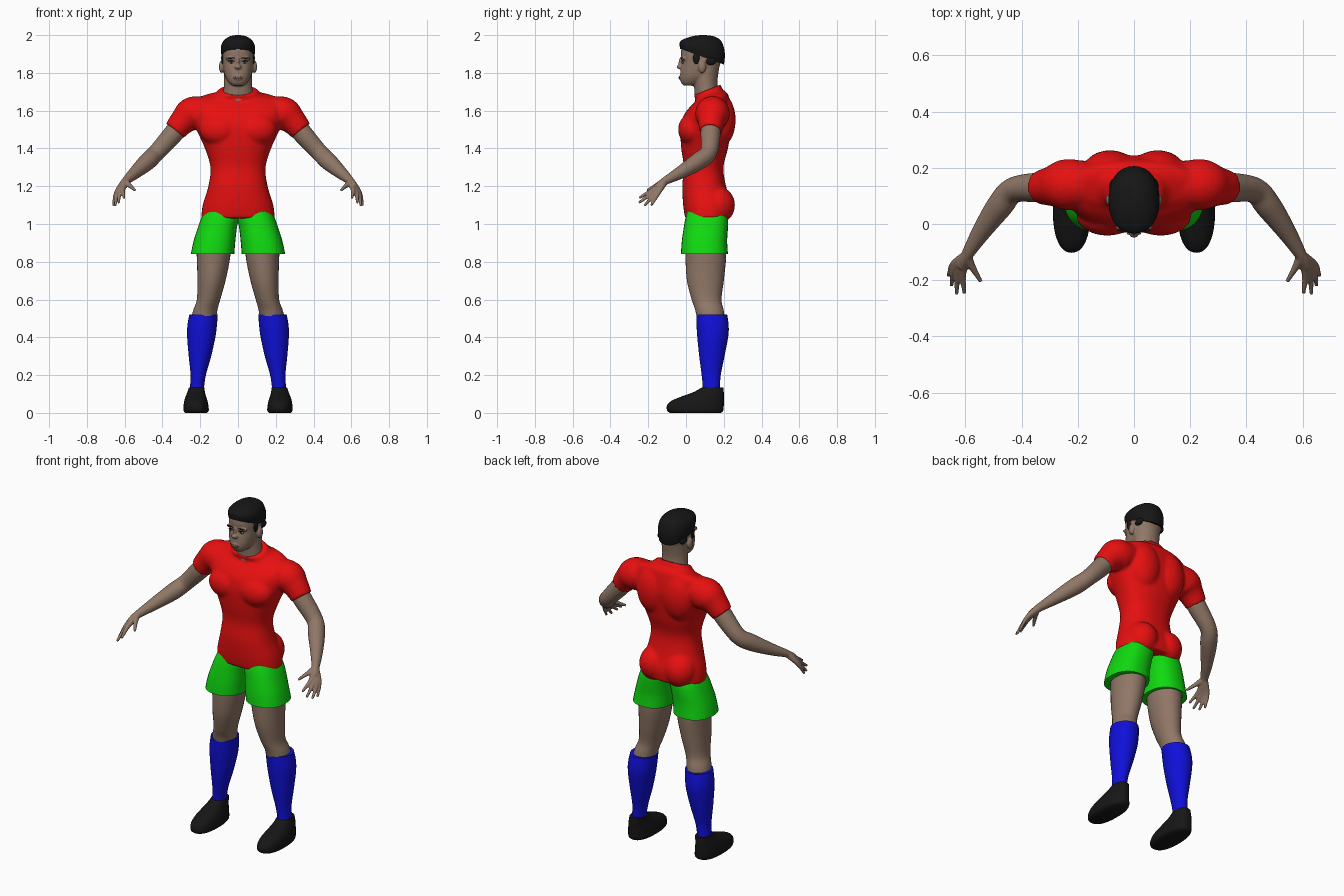
import bpy, bmesh, math
from mathutils import Vector, Matrix

if "Cube" in bpy.data.objects:
    bpy.data.objects.remove(bpy.data.objects["Cube"])

SIDES = (1, -1)


def material(name, r, g, b):
    m = bpy.data.materials.new(name)
    m.use_nodes = True
    m.diffuse_color = (r, g, b, 1)
    bsdf = next(n for n in m.node_tree.nodes if n.type == 'BSDF_PRINCIPLED')
    bsdf.inputs["Base Color"].default_value = (r, g, b, 1)
    bsdf.inputs["Roughness"].default_value = 0.8
    return m


SKIN = material("brown skin", 0.28, 0.185, 0.135)
LIP = material("dark lips", 0.17, 0.09, 0.07)
RED = material("red shirt", 0.8, 0.005, 0.005)
GREEN = material("green shorts", 0.005, 0.7, 0.005)
BLUE = material("blue socks", 0.005, 0.005, 0.7)
BLACK = material("black", 0.008, 0.008, 0.008)
WHITE = material("eye white", 0.5, 0.48, 0.45)


def spline(rows, steps=5):
    """Smooth interpolation through rows of numbers."""
    out = []
    for i in range(len(rows) - 1):
        a, b, c, d = (rows[min(max(i + k, 0), len(rows) - 1)] for k in (-1, 0, 1, 2))
        for s in range(steps):
            t = s / steps
            out.append([q + t / 2 * (r - p + t * (2 * p - 5 * q + 4 * r - w + t * (3 * q - 3 * r + w - p)))
                        for p, q, r, w in zip(a, b, c, d)])
    return out + [list(rows[-1])]


def skin_rings(bm, rings):
    """Bridge closed rings of points and cap both ends."""
    rings = [[bm.verts.new(p) for p in ring] for ring in rings]
    n = len(rings[0])
    for lo, hi in zip(rings, rings[1:]):
        for i in range(n):
            j = (i + 1) % n
            bm.faces.new((lo[i], lo[j], hi[j], hi[i]))
    bm.faces.new(rings[0][::-1])
    bm.faces.new(rings[-1])


def stack(bm, rows, side=1, power=2.0, n=32):
    """Loft of level rings: z, x min, x max, y min, y max, slope in y."""
    rings = []
    for z, x0, x1, y0, y1, slope in spline(rows):
        ring = []
        for k in range(n):
            a = 2 * math.pi * k / n
            c, s = (math.copysign(abs(f) ** (2 / power), f) for f in (math.cos(a), math.sin(a)))
            dy = (y1 - y0) / 2 * s
            ring.append((side * ((x0 + x1) / 2 + (x1 - x0) / 2 * c), (y0 + y1) / 2 + dy, z + slope * dy))
        rings.append(ring)
    skin_rings(bm, rings)


def centred(rows):
    return [(z, -w, w, y0, y1, slope) for z, w, y0, y1, slope in rows]


def level(rows):
    return [(*row, 0) for row in rows]


def tube(bm, rows, side=1, n=20):
    """Round limb along points: x, y, z, radius."""
    pts = spline(rows)
    rings = []
    for i, (x, y, z, r) in enumerate(pts):
        t = Vector(pts[min(i + 1, len(pts) - 1)][:3]) - Vector(pts[max(i - 1, 0)][:3])
        u = t.cross(Vector((0.3, 1, -0.6))).normalized()
        v = t.cross(u).normalized()
        ring = []
        for k in range(n):
            a = 2 * math.pi * k / n
            p = Vector((x, y, z)) + r * (math.cos(a) * u + math.sin(a) * v)
            ring.append((side * p.x, p.y, p.z))
        rings.append(ring)
    skin_rings(bm, rings)


def blob(bm, centre, radii, side=1):
    x, y, z = centre
    m = Matrix.Translation((side * x, y, z)) @ Matrix.Diagonal((*radii, 1))
    bmesh.ops.create_uvsphere(bm, u_segments=24, v_segments=14, radius=1, matrix=m)


def finish(name, bm, mat, voxel=0, smooth=4):
    """Make the object; a voxel size fuses overlapping shapes into one skin."""
    bmesh.ops.recalc_face_normals(bm, faces=bm.faces)
    me = bpy.data.meshes.new(name)
    bm.to_mesh(me)
    bm.free()
    me.materials.append(mat)
    me.shade_smooth()
    me.set_sharp_from_angle(angle=math.radians(50))
    ob = bpy.data.objects.new(name, me)
    bpy.context.collection.objects.link(ob)
    if voxel:
        fuse = ob.modifiers.new("fuse", 'REMESH')
        fuse.mode = 'VOXEL'
        fuse.voxel_size = voxel
        fuse.use_smooth_shade = True
        soft = ob.modifiers.new("soften", 'SMOOTH')
        soft.iterations = smooth
    return ob


# Shirt: trunk, sleeves and muscle volumes fused together
bm = bmesh.new()
stack(bm, centred([
    (1.03, .195, -.005, .235, 0), (1.1, .187, -.015, .24, 0), (1.2, .157, -.02, .212, 0),
    (1.3, .146, -.012, .198, 0), (1.4, .175, -.025, .222, 0), (1.5, .22, -.03, .238, 0),
    (1.57, .24, -.015, .245, 0), (1.63, .25, .02, .235, .1), (1.67, .2, .05, .22, .25),
    (1.685, .13, .05, .195, .35), (1.71, .1, .04, .185, .4)]), power=2.3, n=40)
for s in SIDES:
    tube(bm, [(.15, .14, 1.595, .08), (.24, .14, 1.582, .092), (.29, .135, 1.545, .073),
              (.335, .13, 1.493, .06)], s)
    blob(bm, (.095, .03, 1.5), (.11, .072, .085), s)
    blob(bm, (.085, .185, 1.55), (.1, .078, .14), s)
    blob(bm, (.085, .165, 1.1), (.09, .095, .1), s)
    blob(bm, (.085, .165, 1.075), (.085, .09, .044), s)
finish("shirt", bm, RED, .009, 5)

# Head, neck, nose and ears
bm = bmesh.new()
stack(bm, centred([
    (1.732, .03, -.012, .04, 0), (1.75, .05, -.026, .09, 0), (1.78, .068, -.031, .14, 0),
    (1.82, .078, -.028, .17, 0), (1.86, .083, -.022, .185, 0), (1.9, .084, -.027, .193, 0),
    (1.94, .08, -.02, .19, 0), (1.97, .055, .01, .16, 0), (1.985, .02, .06, .11, 0)]), power=2.3)
stack(bm, centred([(1.62, .09, .05, .18, 0), (1.7, .078, .045, .17, 0),
                   (1.76, .074, .04, .167, 0), (1.84, .076, .04, .178, 0)]))
blob(bm, (0, -.029, 1.832), (.019, .021, .013))
blob(bm, (0, -.022, 1.855), (.009, .018, .032))
blob(bm, (0, -.022, 1.775), (.028, .016, .017))
for s in SIDES:
    blob(bm, (.088, .085, 1.832), (.013, .021, .033), s)
    blob(bm, (.035, -.012, 1.874), (.032, .014, .01), s)
finish("head", bm, SKIN, .005, 3)

# Face details
bm = bmesh.new()
blob(bm, (0, -.034, 1.774), (.026, .006, .007))
finish("lips", bm, LIP)
for label, centre, radii, mat in (
        ("eye", (.035, -.0165, 1.856), (.015, .005, .006), WHITE),
        ("pupil", (.034, -.0195, 1.856), (.006, .004, .006), BLACK),
        ("upper_eyelid", (.035, -.0195, 1.862), (.017, .004, .003), BLACK),
        ("eyebrow", (.037, -.0215, 1.878), (.022, .006, .004), BLACK)):
    bm = bmesh.new()
    for s in SIDES:
        blob(bm, centre, radii, s)
    finish(label + "_pair", bm, mat)

# Hair cap with sideburns
bm = bmesh.new()
stack(bm, centred([
    (1.886, .086, -.031, .201, -.36), (1.92, .091, -.034, .206, -.25), (1.95, .087, -.03, .201, -.15),
    (1.975, .072, -.01, .185, -.05), (1.993, .045, .03, .15, 0), (2, .012, .075, .105, 0)]), power=2.2)
for s in SIDES:
    blob(bm, (.08, .055, 1.878), (.009, .018, .032), s)
    blob(bm, (.074, .13, 1.862), (.014, .03, .02), s)
finish("hair", bm, BLACK)

WRIST = (.597, -.115, 1.225, .021)
FINGERS = {
    "little": [(.645, -.145, 1.165, .012), (.66, -.185, 1.098, .007)],
    "ring": [(.638, -.16, 1.165, .013), (.65, -.22, 1.097, .007)],
    "middle": [(.625, -.172, 1.17, .013), (.632, -.25, 1.112, .007)],
    "index": [(.61, -.178, 1.18, .013), (.603, -.248, 1.138, .007)],
    "thumb": [(.575, -.155, 1.205, .013), (.545, -.205, 1.178, .007)]}

for s, tag in zip(SIDES, ("left", "right")):
    # Arm with hand
    bm = bmesh.new()
    tube(bm, [(.3, .13, 1.53, .052), (.345, .13, 1.475, .053), (.43, .12, 1.38, .046),
              (.478, .065, 1.332, .047), (.545, -.03, 1.272, .034), WRIST, (.615, -.15, 1.195, .02)], s)
    for path in FINGERS.values():
        tube(bm, [WRIST] + path, s, 12)
    finish(tag + "_arm", bm, SKIN, .005, 2)

    # Shorts leg
    bm = bmesh.new()
    stack(bm, level([(1.08, -.01, .17, .01, .21), (1.03, -.005, .195, -.003, .222), (.98, .006, .213, -.012, .222),
                     (.91, .014, .235, -.022, .218), (.84, .02, .25, -.027, .222)]), s, 2.3)
    finish(tag + "_shorts_leg", bm, GREEN)

    # Thigh and knee
    bm = bmesh.new()
    stack(bm, level([(.92, .035, .225, -.005, .21), (.82, .042, .218, -.003, .212), (.7, .066, .215, .005, .2),
                     (.6, .094, .218, .03, .188), (.54, .11, .238, .05, .2), (.46, .12, .255, .065, .21)]), s)
    finish(tag + "_leg", bm, SKIN)

    # Sock
    bm = bmesh.new()
    stack(bm, level([(.52, .107, .258, .055, .218), (.46, .112, .268, .056, .226), (.4, .12, .269, .06, .223),
                     (.3, .142, .261, .07, .204), (.2, .17, .251, .083, .184), (.13, .18, .255, .088, .18),
                     (.07, .18, .26, .08, .18)]), s)
    finish(tag + "_sock", bm, BLUE)

    # Shoe
    bm = bmesh.new()
    stack(bm, level([(0, .165, .28, -.085, .185), (.012, .155, .288, -.1, .197), (.04, .157, .288, -.1, .2),
                     (.065, .162, .284, -.075, .2), (.09, .17, .276, -.015, .2), (.11, .175, .268, .04, .2),
                     (.135, .178, .26, .085, .197)]), s, 2.3)
    finish(tag + "_shoe", bm, BLACK)
